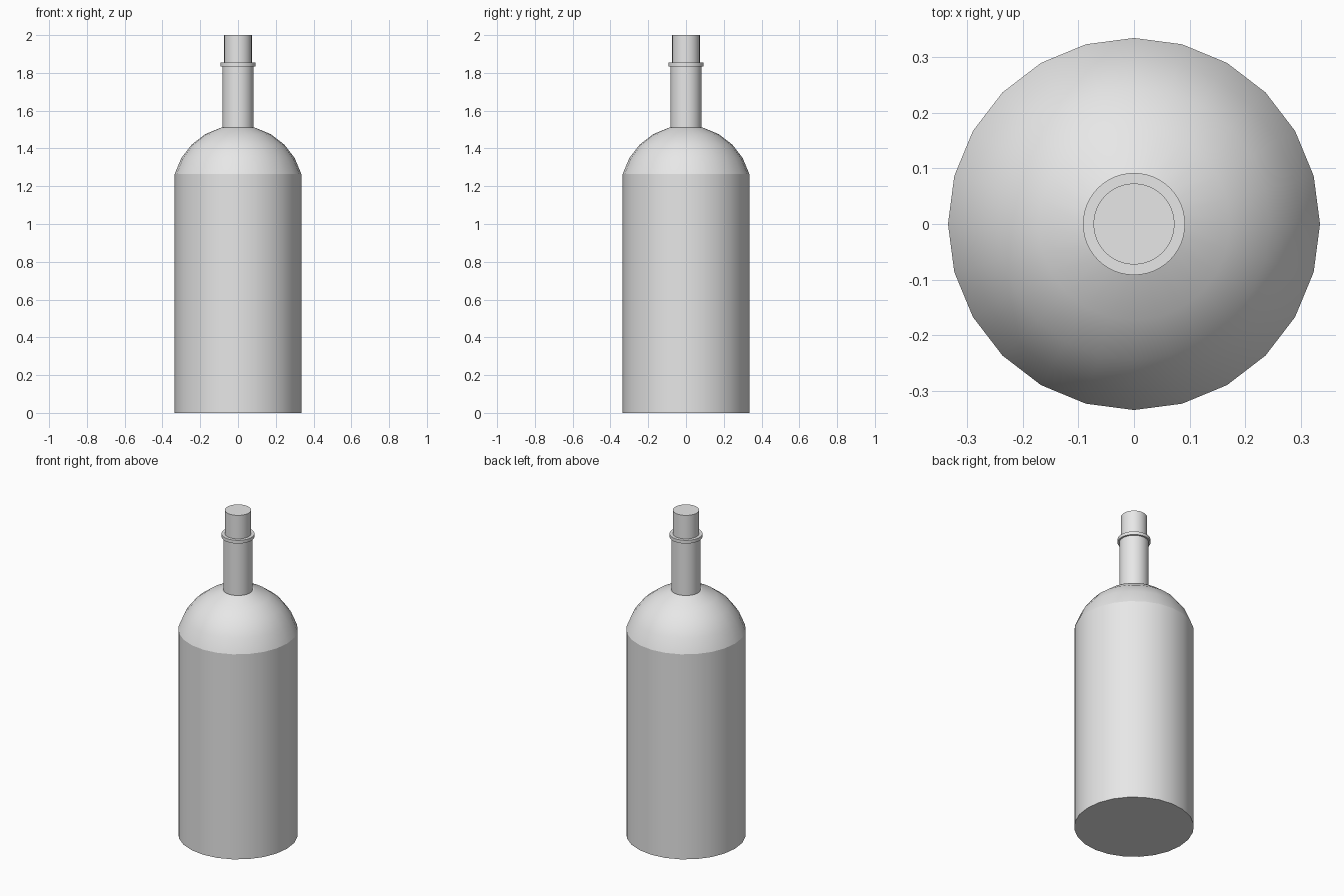
import bpy
import bmesh
from math import cos, sin, pi, radians

cube = bpy.data.objects.get("Cube")
if cube:
    bpy.data.objects.remove(cube, do_unlink=True)

grey = bpy.data.materials.new("light grey")
grey.use_nodes = True
COLOUR = (0.8, 0.8, 0.8, 1)
grey.diffuse_color = COLOUR
grey.node_tree.nodes["Principled BSDF"].inputs["Base Color"].default_value = COLOUR


def lathe(name, profile, sides):
    """Turn a (radius, height) profile around z; both ends are closed."""
    bm = bmesh.new()
    rings = [[bm.verts.new((r * cos(2 * pi * i / sides), r * sin(2 * pi * i / sides), z))
              for i in range(sides)] for r, z in profile]
    for low, high in zip(rings, rings[1:]):
        for i in range(sides):
            j = (i + 1) % sides
            bm.faces.new((low[i], low[j], high[j], high[i]))
    bm.faces.new(rings[0][::-1])
    bm.faces.new(rings[-1])
    mesh = bpy.data.meshes.new(name)
    bm.to_mesh(mesh)
    bm.free()
    mesh.materials.append(grey)
    obj = bpy.data.objects.new(name, mesh)
    bpy.context.collection.objects.link(obj)
    bpy.ops.object.select_all(action='DESELECT')
    obj.select_set(True)
    bpy.context.view_layer.objects.active = obj
    bpy.ops.object.shade_smooth_by_angle(angle=radians(20))
    return obj


# Straight body with a spherical shoulder in even latitude steps
R, CENTRE = 0.347, 1.175
shoulder = [(R * cos(radians(a)), CENTRE + R * sin(radians(a))) for a in range(15, 90, 15)]
lathe("bottle_body", [(shoulder[0][0], 0)] + shoulder, 24)

# Neck, lip ring and stopper
lathe("neck", [(0.082, 1.49), (0.082, 1.845)], 48)
lathe("lip_ring", [(0.092, 1.835), (0.092, 1.855)], 48)
lathe("stopper", [(0.073, 1.8), (0.073, 2.0)], 48)
